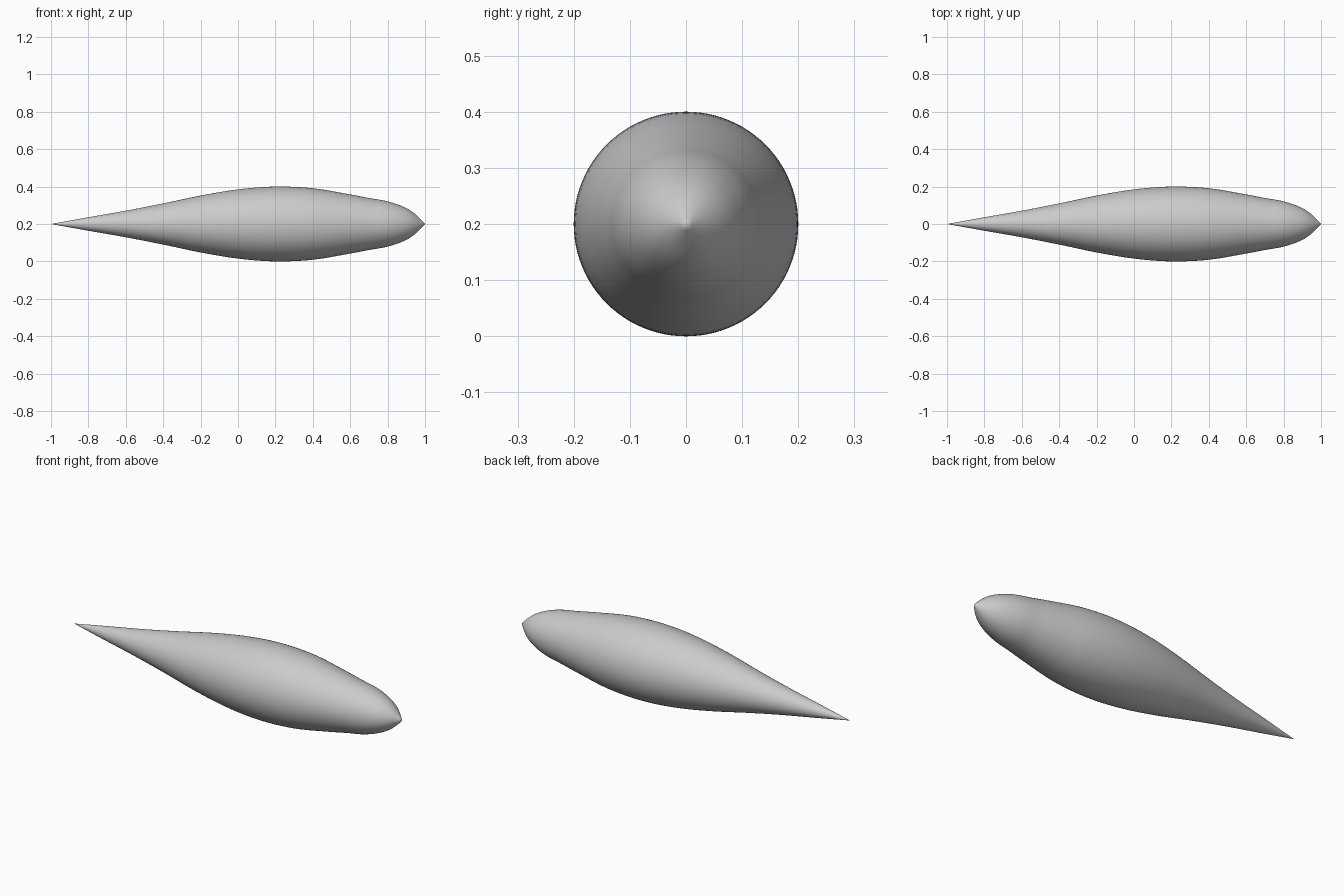
import bpy
import bmesh
from math import cos, sin, pi

cube = bpy.data.objects.get("Cube")
if cube:
    bpy.data.objects.remove(cube)

AXIS_HEIGHT = 0.2
SIDES = 96
STEPS = 6

# Half outline from the pointed tail to the rounded nose: position, radius
PROFILE = [(-1, 0), (-0.8, 0.036), (-0.6, 0.071), (-0.4, 0.11), (-0.2, 0.152),
           (0, 0.185), (0.2, 0.2), (0.4, 0.191), (0.6, 0.158), (0.7, 0.139),
           (0.8, 0.121), (0.88, 0.094), (0.94, 0.059), (1, 0)]


def smooth_profile(points):
    """Hermite curve through the points, with slopes taken from the neighbours."""
    last = len(points) - 1
    slopes = []
    for i in range(last + 1):
        a, b = points[max(i - 1, 0)], points[min(i + 1, last)]
        slopes.append((b[1] - a[1]) / (b[0] - a[0]))
    slopes[-1] *= 1.2
    result = []
    for i in range(last):
        (x0, r0), (x1, r1) = points[i], points[i + 1]
        w = x1 - x0
        for k in range(STEPS):
            t = k / STEPS
            s = 1 - t
            r = (r0 * s * s * (1 + 2 * t) + r1 * t * t * (3 - 2 * t)
                 + w * t * s * (slopes[i] * s - slopes[i + 1] * t))
            result.append((x0 + w * t, r))
    return result + [points[-1]]


def revolve(name, outline, material):
    """Turn the outline around the x axis, with a single vertex at each tip."""
    bm = bmesh.new()
    tail = bm.verts.new((outline[0][0], 0, 0))
    nose = bm.verts.new((outline[-1][0], 0, 0))
    rings = []
    for x, r in outline[1:-1]:
        angles = [2 * pi * i / SIDES for i in range(SIDES)]
        rings.append([bm.verts.new((x, r * cos(a), r * sin(a))) for a in angles])
    for i in range(SIDES):
        j = (i + 1) % SIDES
        bm.faces.new((tail, rings[0][j], rings[0][i]))
        bm.faces.new((nose, rings[-1][i], rings[-1][j]))
        for a, b in zip(rings, rings[1:]):
            bm.faces.new((a[i], a[j], b[j], b[i]))
    bmesh.ops.recalc_face_normals(bm, faces=bm.faces)
    for face in bm.faces:
        face.smooth = True
    mesh = bpy.data.meshes.new(name)
    bm.to_mesh(mesh)
    bm.free()
    mesh.materials.append(material)
    obj = bpy.data.objects.new(name, mesh)
    bpy.context.collection.objects.link(obj)
    return obj


# Plain grey finish
grey = bpy.data.materials.new("light_grey")
grey.use_nodes = True
colour = (0.6, 0.6, 0.6, 1)
grey.diffuse_color = colour
grey.node_tree.nodes["Principled BSDF"].inputs["Base Color"].default_value = colour

# Streamlined body lying along x
body = revolve("streamlined_body", smooth_profile(PROFILE), grey)
body.location.z = AXIS_HEIGHT
